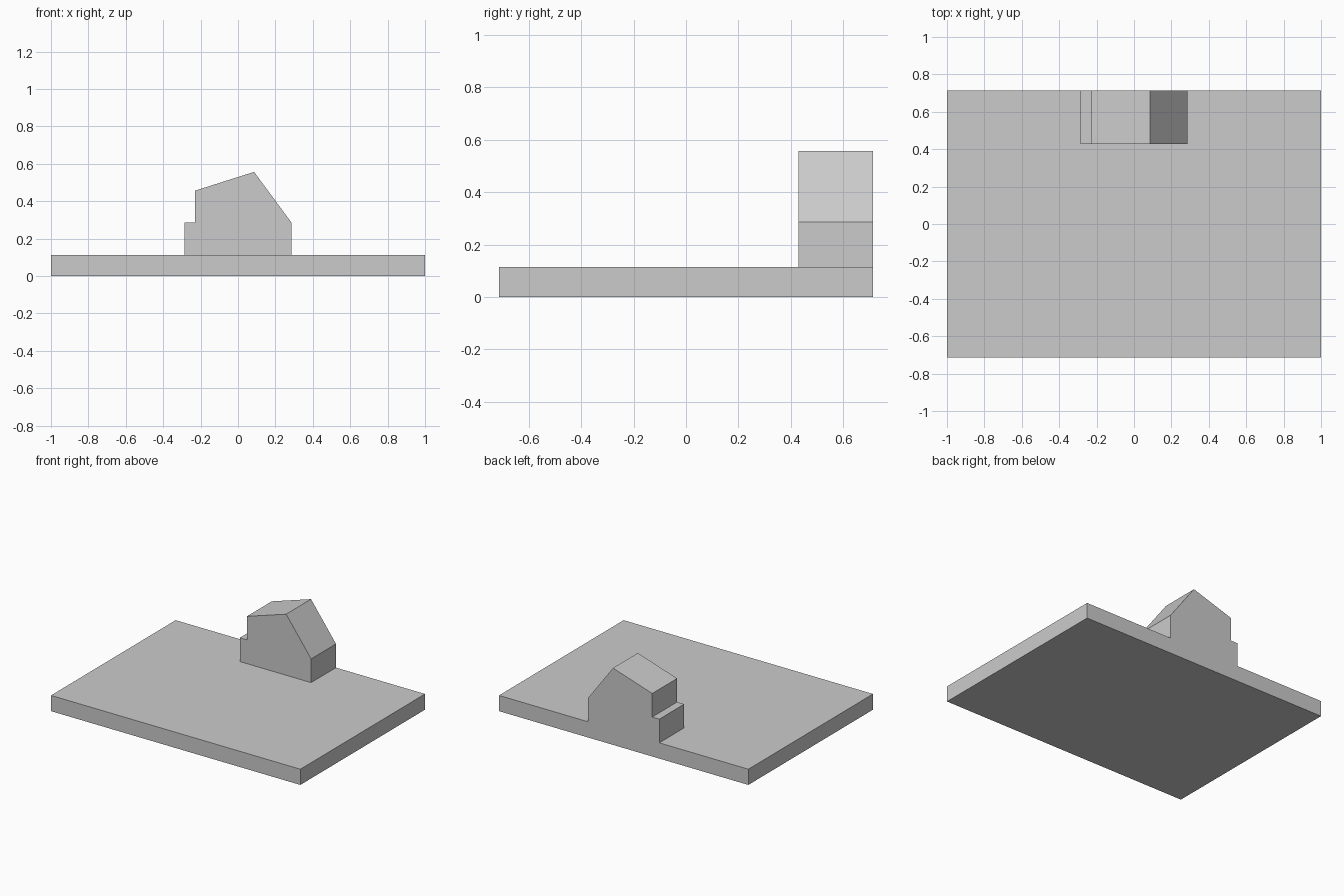
import bpy
import bmesh
from mathutils import Vector

cube = bpy.data.objects.get("Cube")
if cube:
    bpy.data.objects.remove(cube, do_unlink=True)

# Single plain grey
grey = bpy.data.materials.new("plain_grey")
grey.use_nodes = True
colour = (0.6, 0.6, 0.6, 1)
grey.diffuse_color = colour
grey.node_tree.nodes["Principled BSDF"].inputs["Base Color"].default_value = colour


def extrude_profile(name, profile, y_front, y_back):
    """Extrude an (x, z) outline along y into a closed solid."""
    bm = bmesh.new()
    face = bm.faces.new([bm.verts.new((x, y_front, z)) for x, z in profile])
    result = bmesh.ops.extrude_face_region(bm, geom=[face], use_keep_orig=True)
    moved = [v for v in result["geom"] if isinstance(v, bmesh.types.BMVert)]
    bmesh.ops.translate(bm, verts=moved, vec=Vector((0, y_back - y_front, 0)))
    bmesh.ops.recalc_face_normals(bm, faces=bm.faces)
    mesh = bpy.data.meshes.new(name)
    bm.to_mesh(mesh)
    bm.free()
    mesh.materials.append(grey)
    obj = bpy.data.objects.new(name, mesh)
    bpy.context.collection.objects.link(obj)
    return obj


half_depth = 0.714
plate_top = 0.114
shoulder = 0.286

# Flat base plate
extrude_profile(
    "base_plate",
    [(-1, 0), (1, 0), (1, plate_top), (-1, plate_top)],
    -half_depth, half_depth)

# Block with a stepped side and a two-slope top, flush with the back edge
extrude_profile(
    "sloped_block",
    [(-shoulder, plate_top), (shoulder, plate_top), (shoulder, shoulder),
     (0.086, 0.557), (-0.229, 0.457), (-0.229, shoulder), (-shoulder, shoulder)],
    0.429, half_depth)
